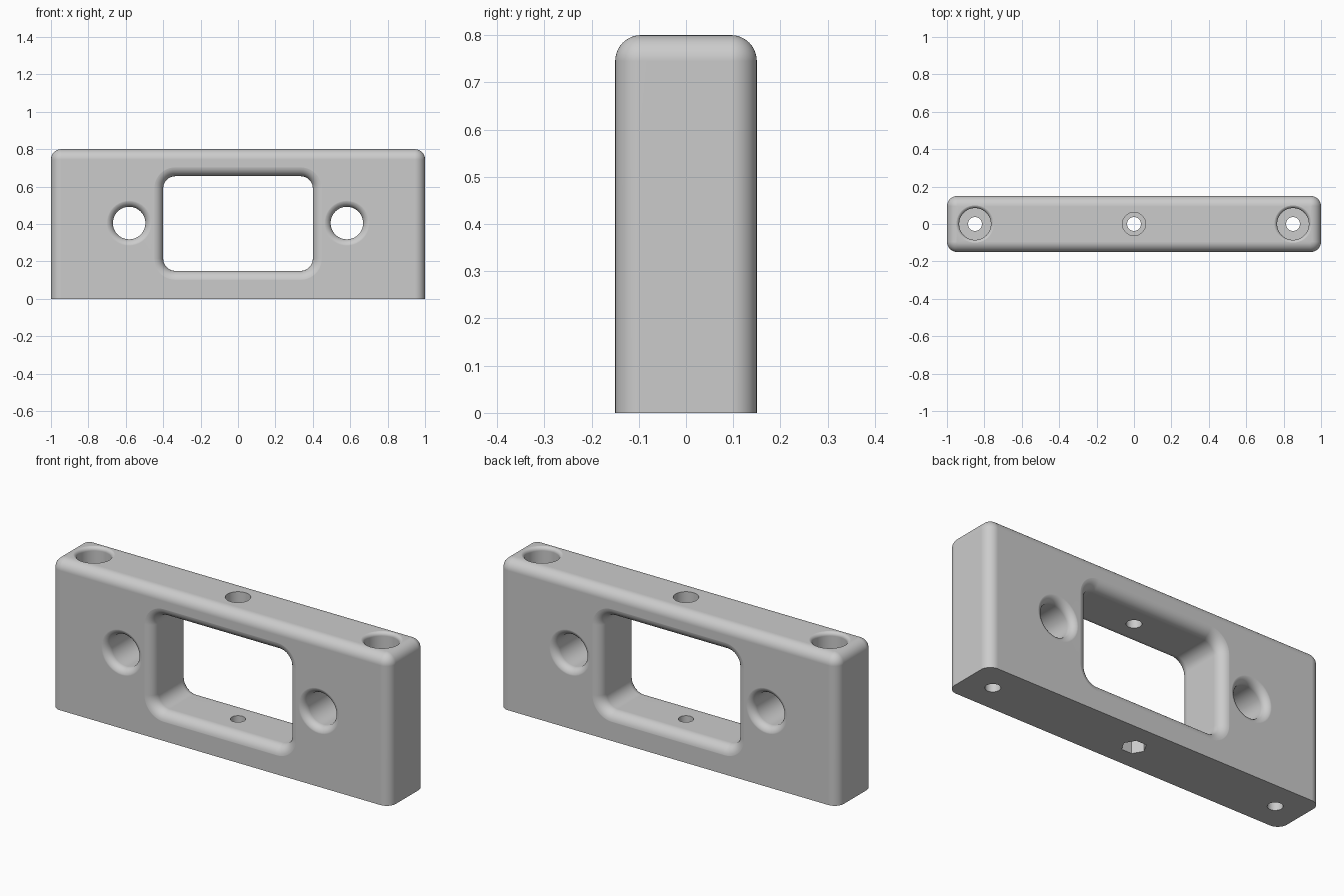
import bpy, bmesh
from math import sin, cos, pi
from mathutils import Matrix

if "Cube" in bpy.context.scene.objects:
    bpy.data.objects.remove(bpy.data.objects["Cube"], do_unlink=True)


def add_object(name, bm):
    bmesh.ops.remove_doubles(bm, verts=bm.verts, dist=1e-5)
    bmesh.ops.recalc_face_normals(bm, faces=bm.faces)
    mesh = bpy.data.meshes.new(name)
    bm.to_mesh(mesh)
    bm.free()
    obj = bpy.data.objects.new(name, mesh)
    bpy.context.collection.objects.link(obj)
    return obj


def outline(hu, hv, r, steps=10):
    """Rounded rectangle; hu, hv locate the corner centres."""
    pts = []
    for k, (su, sv) in enumerate([(1, 1), (-1, 1), (-1, -1), (1, -1)]):
        for i in range(steps + 1):
            a = (k + i / steps) * pi / 2
            pts.append((su * hu + r * cos(a), sv * hv + r * sin(a)))
    return pts


def loft(name, hu, hv, profile, axis="Z", centre=(0, 0)):
    """Stack outlines along an axis; profile holds (position, corner radius)."""
    bm = bmesh.new()
    rings = []
    for t, r in profile:
        ring = []
        for u, v in outline(hu, hv, r):
            u, v = u + centre[0], v + centre[1]
            ring.append(bm.verts.new((u, v, t) if axis == "Z" else (u, t, v)))
        rings.append(ring)
    for a, b in zip(rings, rings[1:]):
        for i in range(len(a)):
            bm.faces.new((a[i - 1], a[i], b[i], b[i - 1]))
    bm.faces.new(rings[0])
    bm.faces.new(rings[-1])
    return add_object(name, bm)


def flare(surface, r, f, steps=10):
    """Hole profile that widens by a fillet f up to a surface."""
    arc = [i / steps * pi / 2 for i in range(steps + 1)]
    pts = [(surface + 0.0005 - f + f * sin(a), r + f * (1 - cos(a))) for a in arc]
    return pts + [(surface + 0.05, r + f)]


def through(r, f):
    """Profile flared at both the front and the back."""
    half = flare(0.15, r, f)
    return [(-t, q) for t, q in reversed(half)] + half


# Block, rounded everywhere but the bottom edge
R = 0.055
arc = [i / 10 * pi / 2 for i in range(11)]
body = loft("mounting_block", 1 - R, 0.15 - R,
            [(0, R)] + [(0.8 - R + R * sin(a), R * cos(a)) for a in arc])

# Window and the two side holes
cutters = [loft("window_cutter", 0.335, 0.188, through(0.065, R), "Y", (0, 0.4025))]
for side in (-1, 1):
    cutters.append(loft("side_hole_cutter", 0, 0, through(0.087, 0.04), "Y",
                        (side * 0.582, 0.405)))
    # Deep counterbored end screw holes
    bore = [(-0.05, 0.037), (0.2, 0.037), (0.2, 0.085)] + flare(0.8, 0.085, 0.02)
    cutters.append(loft("end_bore_cutter", 0, 0, bore, "Z", (side * 0.85, 0)))

# Centre bolt hole with counterbore above and hexagonal nut pocket below
cutters.append(loft("centre_bore_cutter", 0, 0,
                    [(-0.05, 0.037), (0.71, 0.037), (0.71, 0.062), (0.85, 0.062)]))
bm = bmesh.new()
bmesh.ops.create_cone(bm, cap_ends=True, segments=6, radius1=0.06, radius2=0.06,
                      depth=0.14, matrix=Matrix.Rotation(pi / 6, 4, "Z"))
cutters.append(add_object("nut_pocket_cutter", bm))

# Cut the openings
bpy.context.view_layer.objects.active = body
for cutter in cutters:
    cutter.hide_render = True
    mod = body.modifiers.new("cut", "BOOLEAN")
    mod.operation, mod.solver, mod.object = "DIFFERENCE", "EXACT", cutter
    bpy.ops.object.modifier_apply(modifier=mod.name)
    bpy.data.objects.remove(cutter, do_unlink=True)

# Material and shading
grey = bpy.data.materials.new("light_grey")
grey.use_nodes = True
colour = (0.6, 0.6, 0.6, 1)
grey.diffuse_color = colour
grey.node_tree.nodes["Principled BSDF"].inputs["Base Color"].default_value = colour
body.data.materials.clear()
body.data.materials.append(grey)

bpy.ops.object.select_all(action="DESELECT")
body.select_set(True)
bpy.ops.object.shade_smooth_by_angle(angle=pi / 6)
normals = body.modifiers.new("even_normals", "WEIGHTED_NORMAL")
normals.keep_sharp = True
